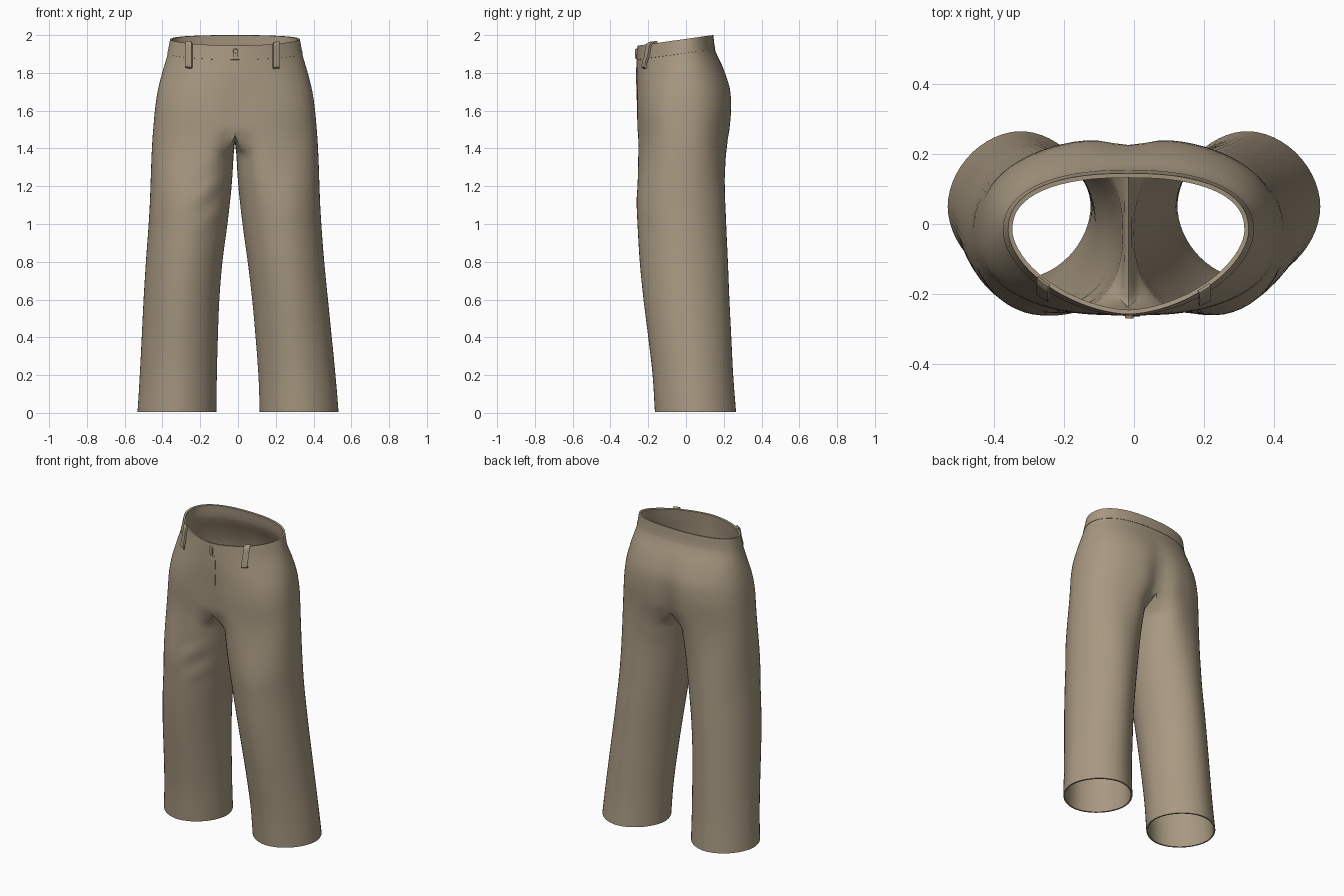
import bpy, bmesh, math
from mathutils import Vector

if "Cube" in bpy.data.objects:
    bpy.data.objects.remove(bpy.data.objects["Cube"])

M, K = 40, 16          # segments around the outside of a leg / along the crotch seam
SHIFT = -0.016         # the waist sits slightly off centre
TOP, KNIT, LOW = 1.50, 1.37, 1.05   # seat edge, first full leg ring, end of the blend

# z, half width, front y, back y, front roundness, back roundness, cleft depth
PELVIS = [(1.50, .433, -.261, .238, 2.4, 2.35, .045), (1.60, .424, -.263, .246, 2.4, 2.35, .030),
          (1.70, .410, -.263, .240, 2.25, 2.3, .015), (1.80, .386, -.263, .202, 2.0, 2.3, .003),
          (1.90, .357, -.260, .154, 1.8, 2.3, 0), (1.98, .341, -.255, .142, 1.7, 2.4, 0)]
# z, inner x, outer x, front y, back y, roundness
LEG = [(.006, .115, .532, -.165, .265, 1.87), (.2, .110, .518, -.177, .250, 1.87),
       (.4, .100, .503, -.200, .240, 1.88), (.6, .087, .488, -.225, .230, 1.9),
       (.8, .067, .472, -.245, .222, 1.92), (1.0, .040, .457, -.257, .213, 1.95),
       (1.2, .018, .446, -.266, .207, 2.1), (1.37, .007, .438, -.266, .219, 2.35)]

cloth = bpy.data.materials.new("khaki cloth")
cloth.diffuse_color = (.39, .315, .22, 1)
cloth.use_nodes = True
cloth.node_tree.nodes["Principled BSDF"].inputs["Base Color"].default_value = cloth.diffuse_color


def hermite(a, b, m0, m1, t):
    return ((2*t**3 - 3*t*t + 1) * a + (t**3 - 2*t*t + t) * m0
            + (3*t*t - 2*t**3) * b + (t**3 - t*t) * m1)


def smooth(t):
    t = max(0, min(1, t))
    return t * t * (3 - 2 * t)


def sample(table, z):
    """Smooth interpolation of a section table at height z."""
    n = len(table)
    i = max(0, min(n - 2, sum(r[0] <= z for r in table) - 1))
    a, b = table[i], table[i + 1]
    p, q = table[max(i - 1, 0)], table[min(i + 2, n - 1)]
    h = b[0] - a[0]
    return [hermite(a[k], b[k], (b[k] - p[k]) / (b[0] - p[0]) * h,
                    (q[k] - a[k]) / (q[0] - a[0]) * h, (z - a[0]) / h) for k in range(1, len(a))]


def spow(v, e):
    return math.copysign(abs(v) ** e, v)


def tilt(z, y):
    return z + .14 * y * smooth((z - 1.55) / .4)


def pelvis_row(z, grow=0):
    """Half section from front centre round the hip to back centre."""
    w, yf, yb, nf, nb, cleft = sample(PELVIS, z)
    row, ym = [], -.02
    for j in range(M + 1):
        a = math.pi * (j / M - .5)
        c, s = (0 if j in (0, M) else math.cos(a)), math.sin(a)
        n = nf if s < 0 else nb
        x = (w + grow) * spow(c, 2 / n)
        y = ym + ((ym - yf) if s < 0 else (yb - ym)) * spow(s, 2 / n) + grow * s
        dent = cleft * math.exp(-(x / .07) ** 2)
        y += dent * .25 if s < 0 else -dent
        row.append(Vector((x, y, tilt(z, y))))
    return row


def leg_row(z):
    """Closed leg section, starting at the inner front."""
    xi, xo, yf, yb, n = sample(LEG, z)
    cx, cy, rx, ry = (xi + xo) / 2, (yf + yb) / 2, (xo - xi) / 2, (yb - yf) / 2
    angles = [-.75 * math.pi + 1.5 * math.pi * j / M for j in range(M + 1)]
    angles += [.75 * math.pi + .5 * math.pi * k / K for k in range(1, K)]
    return [Vector((cx + rx * spow(math.cos(a), 2 / n), cy + ry * spow(math.sin(a), 2 / n), z))
            for a in angles]


def make(name, bm, thick=0, offset=-1):
    """Finish a part: weld, shift off centre, thicken, shade."""
    bmesh.ops.remove_doubles(bm, verts=bm.verts, dist=1e-5)
    bmesh.ops.recalc_face_normals(bm, faces=bm.faces)
    for v in bm.verts:
        v.co.x += SHIFT * smooth(v.co.z / .9)
    me = bpy.data.meshes.new(name)
    bm.to_mesh(me)
    bm.free()
    me.materials.append(cloth)
    ob = bpy.data.objects.new(name, me)
    bpy.context.collection.objects.link(ob)
    bpy.ops.object.select_all(action='DESELECT')
    bpy.context.view_layer.objects.active = ob
    ob.select_set(True)
    if thick:
        m = ob.modifiers.new("thickness", 'SOLIDIFY')
        m.thickness, m.offset = thick, offset
        bpy.ops.object.modifier_apply(modifier=m.name)
    bpy.ops.object.shade_smooth_by_angle(angle=math.radians(40))


def loft(bm, rows, side=1, closed=False):
    vs = [[bm.verts.new((p.x * side, p.y, p.z)) for p in r] for r in rows]
    for a, b in zip(vs, vs[1:]):
        n = len(a)
        for j in range(n if closed else n - 1):
            k = (j + 1) % n
            bm.faces.new((a[j], a[k], b[k], b[j]))


# Seat halves and the U-shaped crotch seam
seat = [pelvis_row(TOP + .475 * i / 16) for i in range(17)]
front, back = seat[0][0], seat[0][-1]
seam = []
for k in range(1, K):
    a = math.pi * k / K
    y = (front.y + back.y) / 2 + (back.y - front.y) / 2 * math.cos(a)
    seam.append(Vector((0, y, TOP - .07 * math.sin(a) ** .5)))
seam.reverse()
if (seam[0] - back).length > (seam[-1] - back).length:
    seam.reverse()

# Leg rings: the outside eases from the seat outline into the leg outline
top, knit, low = seat[0] + seam, leg_row(KNIT), leg_row(LOW)
up, down = pelvis_row(TOP + .04), leg_row(LOW - .04)
legs = []
for i in range(50):
    z = TOP - (TOP - KNIT) * i / 6 if i < 6 else KNIT - (KNIT - .006) * (i - 6) / 43
    row = [p.lerp(q, i / 6) for p, q in zip(top, knit)] if i < 6 else leg_row(z)
    if z > LOW:
        t = (TOP - z) / (TOP - LOW)
        scale = (TOP - LOW) / .04
        for j in range(M + 1):
            ease = hermite(top[j], low[j], (top[j] - up[j]) * scale, (down[j] - low[j]) * scale, t)
            row[j] = row[j].lerp(ease, smooth(min(j, M - j) / M / .17))
    legs.append(row)

# Trousers
bm = bmesh.new()
for side in (1, -1):
    loft(bm, seat, side)
    rows = [[p.copy() for p in r] for r in legs]
    if side < 0:      # soft diagonal folds on the front of one thigh
        for p in (p for r in rows[7:] for p in r if p.y < 0):
            p.y += .006 * math.sin(38 * (p.z + .7 * p.x)) * math.exp(
                -((p.z - 1.13) / .14)**2 - ((p.x - .13) / .08)**2)
    loft(bm, rows, side, True)
make("trousers", bm, .009)

# Waistband, nearly flush
bm = bmesh.new()
for side in (1, -1):
    loft(bm, [pelvis_row(1.905 + .075 * i / 4, .0025) for i in range(5)], side)
make("waistband", bm, .0125)


def front_y(x, z):
    w, yf, yb, n, nb, cleft = sample(PELVIS, z)
    y = -.02 - (-.02 - yf) * (1 - (abs(x) / w) ** n) ** (1 / n)
    return y + .25 * cleft * math.exp(-(x / .07) ** 2)


def strip(name, x, width, path, thick):
    """Narrow cloth strip on the front; path holds (section height, stand-off)."""
    bm = bmesh.new()
    rows = []
    for z, off in path:
        row = []
        for i in range(5):
            px = x + width * (i / 4 - .5)
            y = front_y(px, z)
            row.append(Vector((px, y - off, tilt(z, y))))
        rows.append(row)
    loft(bm, rows)
    make(name, bm, thick, 0)


# Fly placket and belt loops
strip("fly_placket", .016, .034, [(1.58 + .32 * i / 10, 0) for i in range(11)], .004)
loop = [(1.852, .004), (1.858, .014), (1.88, .016), (1.92, .012), (1.96, .014), (1.978, .012), (1.986, .002)]
for name, x in (("belt_loop_left", -.243), ("belt_loop_right", .217)):
    strip(name, x, .032, loop, .012)

# Waist button with its small tab
strip("button_tab", .004, .022, [(1.91, .004), (1.925, .007), (1.955, .006)], .008)
bm = bmesh.new()
bmesh.ops.create_cone(bm, cap_ends=True, segments=16, radius1=.014, radius2=.011, depth=.010)
for v in bm.verts:
    v.co = Vector((v.co.x + .003, -.265 - v.co.z, v.co.y + 1.915))
make("waist_button", bm)
